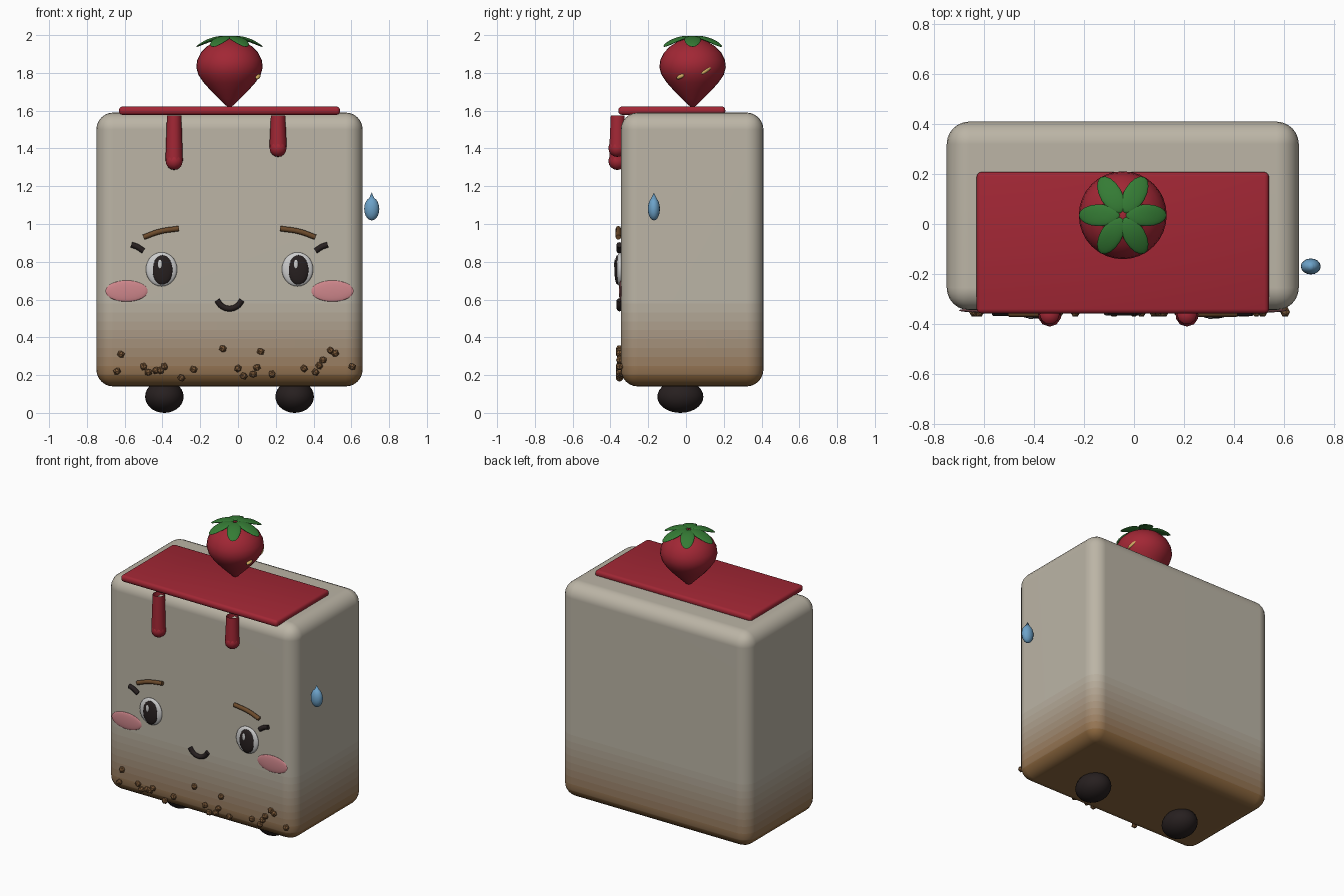
import bpy, bmesh, math, random
from mathutils import Vector, Matrix

if "Cube" in bpy.data.objects:
    bpy.data.objects.remove(bpy.data.objects["Cube"])

CX = -0.045          # symmetry line of the cake
FRONT = -0.345       # front face of the cake
random.seed(4)


def mat(name, r, g, b):
    m = bpy.data.materials.new(name)
    m.diffuse_color = (r, g, b, 1)
    m.use_nodes = True
    m.node_tree.nodes["Principled BSDF"].inputs["Base Color"].default_value = m.diffuse_color
    return m


RED = mat("glaze_red", 0.36, 0.02, 0.035)
GREEN = mat("leaf_green", 0.035, 0.2, 0.035)
DARK = mat("dark", 0.02, 0.014, 0.014)
WHITE = mat("white", 0.85, 0.85, 0.85)
PINK = mat("blush_pink", 0.62, 0.24, 0.26)
BROWN = mat("brow_brown", 0.15, 0.07, 0.025)
CRUMB = mat("crumb_brown", 0.2, 0.1, 0.04)
BLUE = mat("drop_blue", 0.15, 0.36, 0.58)
GOLD = mat("seed_gold", 0.62, 0.4, 0.12)


def finish(name, bm, mats, angle=35):
    bmesh.ops.recalc_face_normals(bm, faces=bm.faces)
    me = bpy.data.meshes.new(name)
    bm.to_mesh(me)
    bm.free()
    for m in mats:
        me.materials.append(m)
    ob = bpy.data.objects.new(name, me)
    bpy.context.collection.objects.link(ob)
    if angle:
        me.shade_smooth()
        me.set_sharp_from_angle(angle=math.radians(angle))
    return ob


def rounded_box(lo, hi, radius, segments):
    lo, hi = Vector(lo), Vector(hi)
    bm = bmesh.new()
    bmesh.ops.create_cube(bm, size=1, matrix=Matrix.Translation((lo + hi) / 2) @ Matrix.Diagonal((*(hi - lo), 1)))
    bmesh.ops.bevel(bm, geom=bm.edges[:], offset=radius, segments=segments, profile=0.5, affect='EDGES')
    return bm


def ball(name, loc, radii, m, u=24, v=14, rot=Matrix()):
    bm = bmesh.new()
    bmesh.ops.create_uvsphere(bm, u_segments=u, v_segments=v, radius=1,
                              matrix=Matrix.Translation(loc) @ rot @ Matrix.Diagonal((*radii, 1)))
    return finish(name, bm, [m], 60)


def lathe(name, profile, loc, m, steps=32, sx=1, sy=1):
    bm = bmesh.new()
    vs = [bm.verts.new((r, 0, z)) for r, z in profile]
    es = [bm.edges.new(p) for p in zip(vs, vs[1:])]
    bmesh.ops.spin(bm, geom=vs + es, cent=(0, 0, 0), axis=(0, 0, 1), angle=math.tau, steps=steps)
    bmesh.ops.remove_doubles(bm, verts=bm.verts, dist=0.0005)
    bmesh.ops.transform(bm, verts=bm.verts, matrix=Matrix.Translation(loc) @ Matrix.Diagonal((sx, sy, 1, 1)))
    return finish(name, bm, [m], 50)


def tube(name, pts, y, radius, m):
    cu = bpy.data.curves.new(name, 'CURVE')
    cu.dimensions = '3D'
    cu.bevel_depth, cu.bevel_resolution, cu.use_fill_caps = radius, 2, True
    cu.resolution_u = 6
    sp = cu.splines.new('BEZIER')
    sp.bezier_points.add(len(pts) - 1)
    for p, (x, z) in zip(sp.bezier_points, pts):
        p.co = (x, y, z)
        p.handle_left_type = p.handle_right_type = 'AUTO'
    cu.materials.append(m)
    ob = bpy.data.objects.new(name, cu)
    bpy.context.collection.objects.link(ob)
    bpy.ops.object.select_all(action='DESELECT')
    ob.select_set(True)
    bpy.context.view_layer.objects.active = ob
    bpy.ops.object.convert(target='MESH')


# Cake body, cut in bands that fade from baked brown to cream
bm = rounded_box((-0.75, FRONT, 0.14), (0.66, 0.41, 1.59), 0.09, 6)
BANDS, Z0, Z1 = 9, 0.2, 0.58
for i in range(BANDS):
    bmesh.ops.bisect_plane(bm, geom=bm.verts[:] + bm.edges[:] + bm.faces[:],
                           plane_co=(0, 0, Z0 + (Z1 - Z0) * i / (BANDS - 1)), plane_no=(0, 0, 1))
low, high = (0.27, 0.14, 0.05), (0.5, 0.46, 0.38)
fade = [mat(f"cake_{i}", *(a + (b - a) * i / BANDS for a, b in zip(low, high))) for i in range(BANDS + 1)]
for f in bm.faces:
    t = (f.calc_center_median().z - Z0) / (Z1 - Z0) * (BANDS - 1)
    f.material_index = max(0, min(BANDS, math.floor(t) + 1))
body = finish("cake_body", bm, fade)
body.modifiers.new("normals", 'WEIGHTED_NORMAL').keep_sharp = True

# Glaze slab and its drips
finish("glaze", rounded_box((-0.63, -0.358, 1.578), (0.54, 0.208, 1.622), 0.018, 3), [RED])
for side, x, z in (("left", -0.338, 1.333), ("right", 0.212, 1.402)):
    lathe(f"drip_{side}", [(0.046, z), (0.038, 1.575)], (x, -0.362, 0), RED, 10)
    ball(f"drip_tip_{side}", (x, -0.364, z), (0.047, 0.047, 0.047), RED, 10, 8)

# Strawberry with leaves and seeds
SX, SY = -0.045, 0.035
lathe("strawberry", [(0, 1.615), (0.02, 1.628), (0.055, 1.662), (0.098, 1.705), (0.138, 1.75), (0.165, 1.79),
                     (0.176, 1.83), (0.171, 1.868), (0.152, 1.907), (0.12, 1.94), (0.075, 1.968),
                     (0.03, 1.985), (0, 1.992)], (SX, SY, 0), RED)
for i in range(6):
    bm = bmesh.new()
    bmesh.ops.create_uvsphere(bm, u_segments=16, v_segments=12, radius=1)
    turn = Matrix.Rotation(math.tau * i / 6, 4, 'Z')
    for v in bm.verts:
        r = 0.094 + 0.082 * v.co.x
        v.co = Vector((SX, SY, 0)) + turn @ Vector((r, 0.044 * v.co.y, 1.991 - 1.7 * r * r + 0.010 * v.co.z))
    finish(f"leaf_{i + 1}", bm, [GREEN], 60)
for i, (y, z, length, tilt) in enumerate(((-0.03, 1.78, 0.024, 25), (0.112, 1.818, 0.042, 35))):
    yaw = math.atan2(y - SY, math.sqrt(0.166 ** 2 - (y - SY) ** 2))
    x = SX + 0.164 * math.cos(yaw)
    rot = Matrix.Rotation(yaw, 4, 'Z') @ Matrix.Rotation(math.radians(tilt), 4, 'X')
    ball(f"seed_{i + 1}", (x, y, z), (0.012, length, 0.011), GOLD, 12, 8, rot)

# Face features and feet, mirrored about the middle of the cake
for side, s in (("left", -1), ("right", 1)):
    ex = CX + s * 0.36
    ball(f"eye_{side}", (ex, -0.35, 0.76), (0.083, 0.022, 0.09), WHITE)
    ball(f"pupil_{side}", (ex + 0.005, -0.363, 0.757), (0.054, 0.016, 0.078), DARK)
    ball(f"eye_shine_{side}", (ex - 0.008, -0.376, 0.787), (0.012, 0.005, 0.025), WHITE, 12, 8)
    ball(f"blush_{side}", (CX + s * 0.545, -0.346, 0.645), (0.112, 0.009, 0.056), PINK)
    tube(f"brow_{side}", [(CX + s * 0.455, 0.93), (CX + s * 0.37, 0.96), (CX + s * 0.268, 0.976)],
         -0.358, 0.014, BROWN)
    tube(f"lash_{side}", [(CX + s * 0.52, 0.89), (CX + s * 0.49, 0.88), (CX + s * 0.455, 0.857)],
         -0.353, 0.015, DARK)
    ball(f"foot_{side}", (CX + s * 0.345, -0.03, 0.086), (0.102, 0.122, 0.086), DARK)
tube("smile", [(CX - 0.066, 0.597), (CX - 0.043, 0.567), (CX, 0.552), (CX + 0.043, 0.567), (CX + 0.066, 0.597)],
     -0.352, 0.015, DARK)

# Crumbs along the lower front
spots = [(-62, 31), (-64, 22), (-50, 24.5), (-47.5, 21.5), (-43.5, 22.5), (-41, 22.5), (-39, 24.5), (-30, 18.5),
         (-23.5, 23), (-8, 34), (0, 23.5), (3, 19.5), (8, 20.5), (10, 24), (12, 32.5), (18, 20.5), (35, 23.5),
         (41, 21.5), (43, 25), (45, 28), (49, 33), (51.5, 31.5), (60.5, 24.5)]
bm = bmesh.new()
for x, z in spots:
    spin = Matrix.Rotation(random.uniform(0, 6), 4, 'Y')
    bmesh.ops.create_icosphere(bm, subdivisions=1, radius=0.021,
                               matrix=Matrix.Translation((x / 100, -0.352, z / 100)) @ spin)
finish("crumbs", bm, [CRUMB], 0)

# Sweat drop beside the cake
ball("sweat_drop", (0.708, -0.17, 1.08), (0.04, 0.032, 0.061), BLUE, 16, 10)
lathe("sweat_drop_tip", [(0.022, 1.12), (0, 1.166)], (0.708, -0.17, 0), BLUE, 12)
